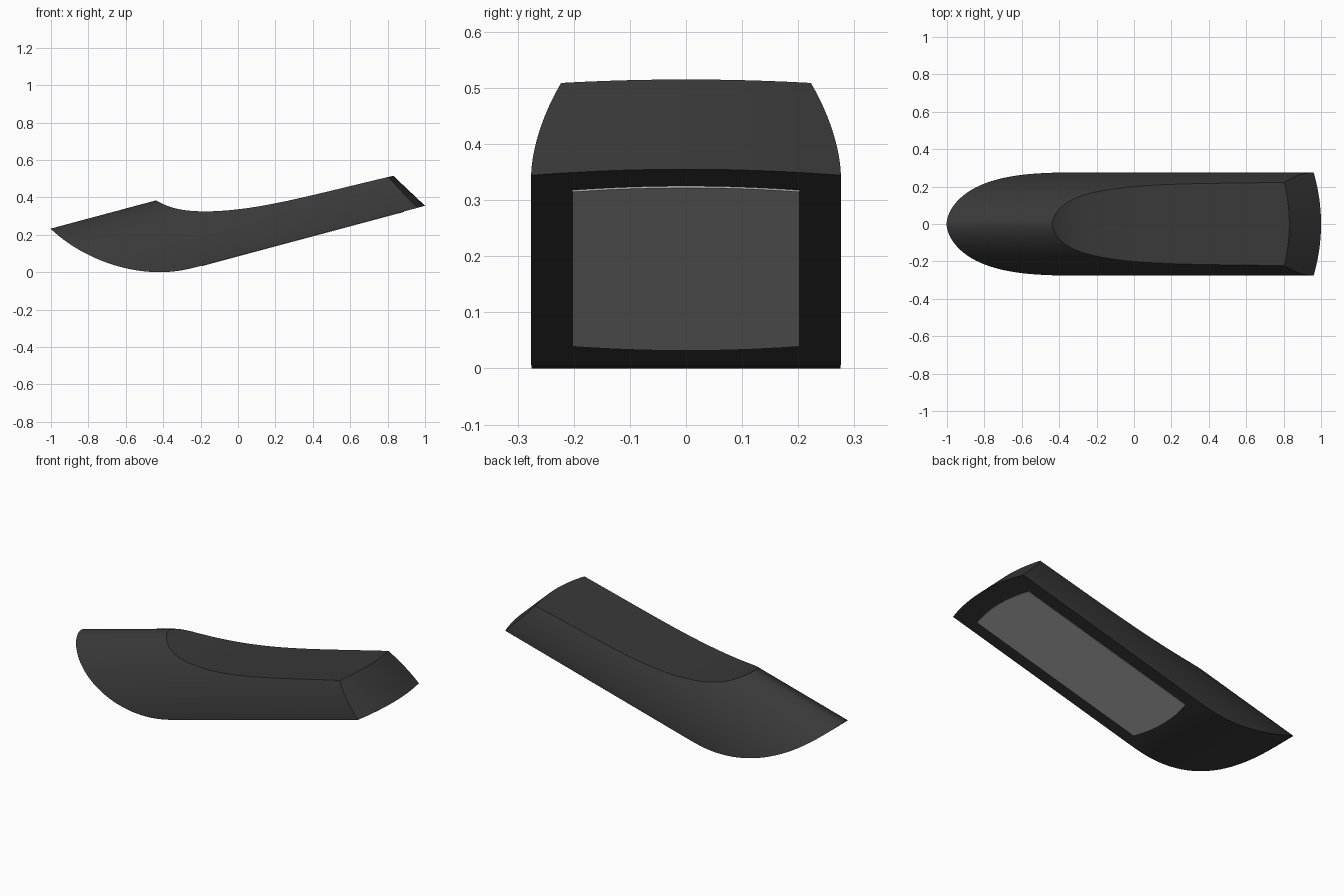
import bpy, bmesh, math
from mathutils import Vector

if "Cube" in bpy.data.objects:
    bpy.data.objects.remove(bpy.data.objects["Cube"])

TILT = 0.268                      # slope of the body axis
ANG = math.atan(TILT)
AXIS = Vector((math.cos(ANG), 0, math.sin(ANG)))
NORMAL = Vector((-math.sin(ANG), 0, math.cos(ANG)))


def base_z(x):
    """Height of the sloped flat underside."""
    return 0.355 + (x - 1) * TILT


def material(name, value):
    m = bpy.data.materials.new(name)
    m.diffuse_color = (value, value, value, 1)
    m.use_nodes = True
    m.node_tree.nodes["Principled BSDF"].inputs["Base Color"].default_value = m.diffuse_color
    return m


def prism(name, loop, offset, mat):
    """Closed solid made by sweeping a loop of points along offset."""
    bm = bmesh.new()
    a = [bm.verts.new(p) for p in loop]
    b = [bm.verts.new(Vector(p) + Vector(offset)) for p in loop]
    bm.faces.new(a)
    bm.faces.new(b)
    for i in range(len(a)):
        j = (i + 1) % len(a)
        bm.faces.new((a[i], a[j], b[j], b[i]))
    bmesh.ops.recalc_face_normals(bm, faces=bm.faces)
    me = bpy.data.meshes.new(name)
    bm.to_mesh(me)
    bm.free()
    me.materials.append(mat)
    ob = bpy.data.objects.new(name, me)
    bpy.context.collection.objects.link(ob)
    return ob


def bezier(p0, p1, p2, p3, n):
    out = []
    for i in range(n + 1):
        t = i / n
        s = 1 - t
        out.append(tuple(s**3 * a + 3 * s * s * t * b + 3 * s * t * t * c + t**3 * d
                         for a, b, c, d in zip(p0, p1, p2, p3)))
    return out


black = material("charcoal", 0.04)
grey = material("light grey", 0.5)

# Body: domed section swept along the tilted axis
W, H, P, N = 0.276, 0.40, 1.7, 64
start = Vector((0, 0, base_z(0))) - AXIS * 1.6
section = [(-W, -0.15)]
for i in range(N + 1):
    a = math.pi * (1 - i / N)
    c, s = math.cos(a), max(math.sin(a), 0)
    section.append((math.copysign(abs(c) ** (2 / P), c) * W, s ** (2 / P) * H))
section.append((W, -0.15))
body = prism("body", [start + Vector((0, y, 0)) + NORMAL * v for y, v in section],
             AXIS * 3.2, black)

# Side profile: curved nose underside, flat sloped base, hollowed top
x1 = -0.21
z1 = base_z(x1)
side = [(-1.15, 0.37)]
side += bezier((-1, 0.23), (-0.85, 0.09), (-0.63, 0), (-0.42, 0), 20)
side += bezier((-0.42, 0), (-0.34, 0), (x1 - 0.07, z1 - 0.07 * TILT), (x1, z1), 10)[1:]
side += [(1.25, base_z(1.25)), (1.25, 0.613)]
side += bezier((0.83, 0.515), (0.4, 0.415), (0.1, 0.325), (-0.175, 0.325), 20)
side += bezier((-0.175, 0.325), (-0.27, 0.325), (-0.36, 0.335), (-0.44, 0.385), 12)[1:]
side += [(-0.56, 0.46), (-1.15, 0.46)]
profile = prism("side_profile", [(x, -0.5, z) for x, z in side], (0, 1, 0), black)


def bowed(x, y):
    return x - y * y / 1.5


# Slanted rear end, bowed across its width
ys = [-0.4 + 0.8 * i / 32 for i in range(33)]
lean = 1.06
end = [(bowed(1, y) + 0.6 * lean, y, 0.355 - 0.6) for y in ys]
end += [(-2.5, 0.4, -0.245), (-2.5, -0.4, -0.245)]
end_cut = prism("end_cut", end, (-1.2 * lean, 0, 1.2), black)

# Keep the volume shared by all three solids
for cutter in (profile, end_cut):
    mod = body.modifiers.new("trim", 'BOOLEAN')
    mod.operation = 'INTERSECT'
    mod.solver = 'EXACT'
    mod.object = cutter
dg = bpy.context.evaluated_depsgraph_get()
result = bpy.data.meshes.new_from_object(body.evaluated_get(dg))
body.modifiers.clear()
body.data = result
for cutter in (profile, end_cut):
    bpy.data.objects.remove(cutter)

bpy.ops.object.select_all(action='DESELECT')
body.select_set(True)
bpy.context.view_layer.objects.active = body
bpy.ops.object.shade_smooth_by_angle(angle=math.radians(20))

# Underside pad: thin plate with bowed ends
ys = [-0.202 + 0.404 * i / 20 for i in range(21)]
pad = [(bowed(0.888, y), y) for y in ys]
pad += [(-0.195 + y * y / 1.5, y) for y in reversed(ys)]
prism("underside_pad", [Vector((x, y, base_z(x))) + NORMAL * 0.003 for x, y in pad],
      NORMAL * -0.006, grey)
